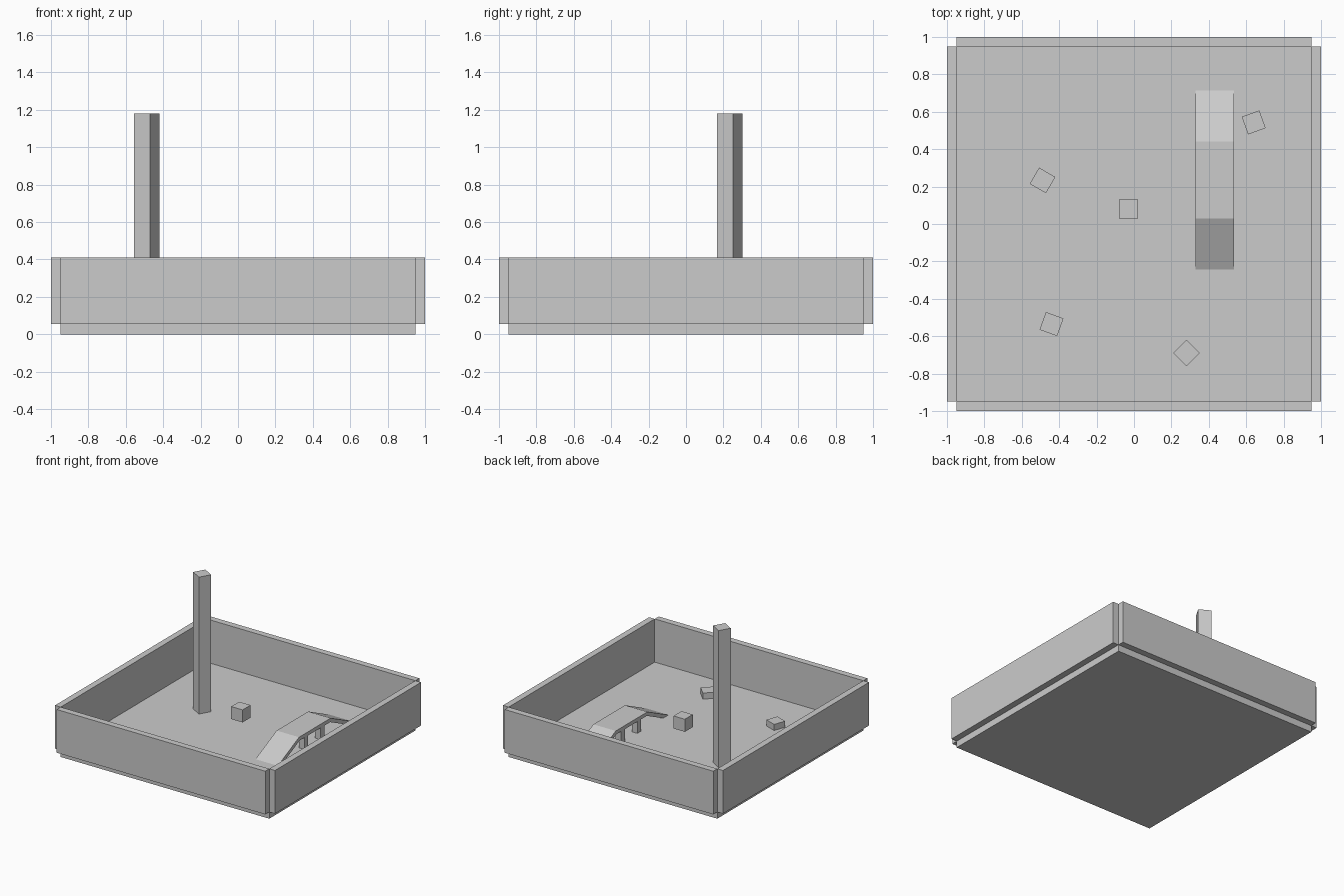
import bpy, bmesh
from math import radians
from mathutils import Matrix, Vector

cube = bpy.data.objects.get("Cube")
if cube:
    bpy.data.objects.remove(cube, do_unlink=True)

grey = bpy.data.materials.new("plain grey")
grey.use_nodes = True
colour = (0.6, 0.6, 0.6, 1)
grey.diffuse_color = colour
grey.node_tree.nodes["Principled BSDF"].inputs["Base Color"].default_value = colour


def add_object(name, bm):
    bmesh.ops.recalc_face_normals(bm, faces=bm.faces)
    mesh = bpy.data.meshes.new(name)
    bm.to_mesh(mesh)
    bm.free()
    mesh.materials.append(grey)
    obj = bpy.data.objects.new(name, mesh)
    bpy.context.collection.objects.link(obj)
    return obj


def box(name, x, y, bottom, top, width, depth, turn=0):
    """Box standing at (x, y), spanning bottom to top, turned about z."""
    bm = bmesh.new()
    bmesh.ops.create_cube(bm, size=1)
    bm.transform(Matrix.Diagonal((width, depth, top - bottom, 1)))
    obj = add_object(name, bm)
    obj.location = (x, y, (bottom + top) / 2)
    obj.rotation_euler.z = radians(turn)
    return obj


FLOOR, RIM, INNER = 0.055, 0.41, 0.948
THICK, MID = 1 - INNER, (1 + INNER) / 2

# Floor slab and four walls that meet only at the corner edges
box("floor", 0, 0, 0, FLOOR, 2 * INNER, 2 * INNER)
for side, front in ((1, "back"), (-1, "front")):
    box(front + "_wall", 0, side * MID, FLOOR, RIM, 2 * INNER, THICK)
for side, hand in ((1, "left"), (-1, "right")):
    box(hand + "_wall", side * MID, 0, FLOOR, RIM, THICK, 2 * INNER)

# Tall pillar, floating cube and low blocks
box("pillar", -0.489, 0.233, FLOOR, 1.18, 0.1, 0.1, -30)
box("floating_cube", -0.03, 0.08, 0.17, 0.273, 0.103, 0.103)
for i, (x, y, turn) in enumerate([(0.64, 0.543, 20), (-0.441, -0.535, -20), (0.28, -0.69, 45)]):
    box(f"low_block_{i + 1}", x, y, FLOOR, FLOOR + 0.05, 0.1, 0.1, turn)

# Bridge: half profile mirrored about its middle, then extruded across x
BX, BY, WIDTH, DECK = 0.432, 0.235, 0.204, 0.185
half = [(0.205, DECK), (0.511, 0.04), (0.498, 0.013), (0.198, DECK - 0.03)]
outline = half + [(-y, z) for y, z in reversed(half)]
bm = bmesh.new()
face = bm.faces.new([bm.verts.new((BX - WIDTH / 2, BY + y, z)) for y, z in outline])
swept = bmesh.ops.extrude_face_region(bm, geom=[face])["geom"]
bmesh.ops.translate(bm, vec=Vector((WIDTH, 0, 0)),
                    verts=[v for v in swept if isinstance(v, bmesh.types.BMVert)])
add_object("bridge_deck", bm)

# Bridge legs
for sx in (-1, 1):
    for sy in (-1, 1):
        box(f"bridge_leg_{'left' if sx > 0 else 'right'}_{'back' if sy > 0 else 'front'}",
            BX + sx * 0.073, BY + sy * 0.105, FLOOR, DECK - 0.02, 0.05, 0.05)
